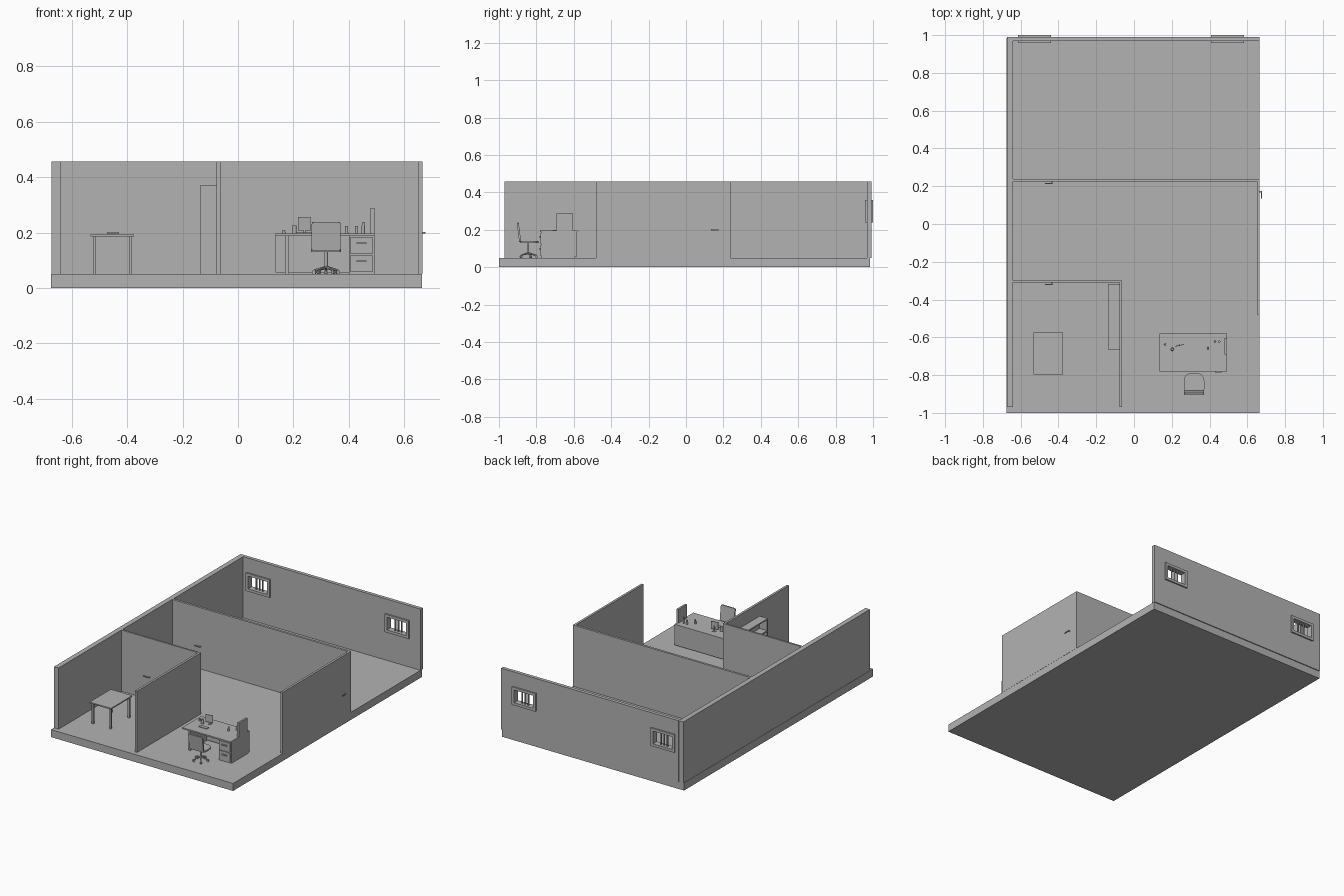
import bpy, bmesh, math
from mathutils import Matrix, Vector

cube = bpy.data.objects.get("Cube")
if cube:
    bpy.data.objects.remove(cube, do_unlink=True)

GREY = (0.45, 0.45, 0.45, 1)
grey = bpy.data.materials.new("plain grey")
grey.use_nodes = True
grey.diffuse_color = GREY
grey.node_tree.nodes["Principled BSDF"].inputs["Base Color"].default_value = GREY

FLOOR, TOP = 0.05, 0.457


def finish(name, bm):
    bmesh.ops.recalc_face_normals(bm, faces=bm.faces[:])
    mesh = bpy.data.meshes.new(name)
    bm.to_mesh(mesh)
    bm.free()
    mesh.materials.append(grey)
    obj = bpy.data.objects.new(name, mesh)
    bpy.context.scene.collection.objects.link(obj)
    return obj


def add_box(bm, xs, ys, zs):
    size = Vector((xs[1] - xs[0], ys[1] - ys[0], zs[1] - zs[0]))
    mid = Vector((sum(xs), sum(ys), sum(zs))) / 2
    matrix = Matrix.Translation(mid) @ Matrix.Diagonal(size).to_4x4()
    bmesh.ops.create_cube(bm, size=1, matrix=matrix)


def boxes(name, *parts):
    bm = bmesh.new()
    for part in parts:
        add_box(bm, *part)
    return finish(name, bm)


def add_rod(bm, start, end, r_start, r_end=None, sides=12):
    start, end = Vector(start), Vector(end)
    axis = end - start
    matrix = Matrix.Translation((start + end) / 2) @ axis.to_track_quat("Z", "Y").to_matrix().to_4x4()
    bmesh.ops.create_cone(bm, cap_ends=True, segments=sides, radius1=r_start,
                          radius2=r_start if r_end is None else r_end,
                          depth=axis.length, matrix=matrix)


def rod(name, start, end, r_start, r_end=None):
    bm = bmesh.new()
    add_rod(bm, start, end, r_start, r_end)
    return finish(name, bm)


def prism(name, outline, depth, matrix):
    bm = bmesh.new()
    face = bm.faces.new([bm.verts.new((x, y, 0)) for x, y in outline])
    side = bmesh.ops.extrude_face_region(bm, geom=[face])["geom"]
    bmesh.ops.translate(bm, verts=[v for v in side if isinstance(v, bmesh.types.BMVert)],
                        vec=(0, 0, depth))
    bm.transform(matrix)
    return finish(name, bm)


def rounded(half_w, half_h, r_low, r_high, steps=5):
    """Rectangle outline with separate low and high corner radii."""
    points = []
    for quarter, (sx, sy) in enumerate(((1, 1), (-1, 1), (-1, -1), (1, -1))):
        r = r_high if sy > 0 else r_low
        for i in range(steps + 1):
            a = math.pi / 2 * (quarter + i / steps)
            points.append((sx * (half_w - r) + r * math.cos(a),
                           sy * (half_h - r) + r * math.sin(a)))
    return points


# Floor slab and walls
WALL = (FLOOR, TOP)
boxes("floor_slab", ((-0.675, 0.664), (-1, 0.985), (0, FLOOR)))
boxes("left_wall", ((-0.673, -0.64), (-0.97, 0.99), WALL))
boxes("middle_partition", ((-0.64, 0.665), (0.224, 0.239), WALL))
boxes("right_wall", ((0.65, 0.665), (-0.48, 0.224), WALL))
boxes("small_room_back_partition", ((-0.64, -0.063), (-0.31, -0.298), WALL))
boxes("small_room_side_partition", ((-0.078, -0.063), (-0.97, -0.31), WALL))

# Back wall with two window openings
BACK = (0.968, 0.991)
SILL, HEAD, RIM = 0.258, 0.342, 0.018
windows = {"right": (-0.614, -0.44), "left": (0.407, 0.582)}
edges = [-0.64]
for x0, x1 in windows.values():
    edges += [x0 + RIM, x1 - RIM]
edges.append(0.665)
piers = [((edges[i], edges[i + 1]), BACK, (SILL, HEAD)) for i in range(0, len(edges), 2)]
full = (edges[0], edges[-1])
boxes("back_wall", (full, BACK, (FLOOR, SILL)), (full, BACK, (HEAD, TOP)), *piers)

# Window frames and bars
for side, (x0, x1) in windows.items():
    deep = (0.958, 1.0)
    bars = [((x - 0.003, x + 0.003), (0.975, 0.985), (SILL, HEAD))
            for x in (x0 + (x1 - x0) * t for t in (0.37, 0.5, 0.63))]
    boxes(side + "_window",
          ((x0, x0 + RIM), deep, (SILL - RIM, HEAD + RIM)),
          ((x1 - RIM, x1), deep, (SILL - RIM, HEAD + RIM)),
          ((x0 + RIM, x1 - RIM), deep, (SILL - RIM, SILL)),
          ((x0 + RIM, x1 - RIM), deep, (HEAD, HEAD + RIM)), *bars)

# Door handles: lever on a short spindle
LEVER = (0.197, 0.203)
for room, y in (("middle", 0.224), ("small_room", -0.31)):
    boxes(room + "_door_handle", ((-0.472, -0.43), (y - 0.013, y - 0.008), LEVER),
          ((-0.437, -0.43), (y - 0.01, y), LEVER))
boxes("right_wall_door_handle", ((0.672, 0.677), (0.135, 0.175), LEVER),
      ((0.665, 0.674), (0.168, 0.175), LEVER))

# Open bookcase against the small room side partition
CASE_X, CASE_Y = (-0.137, -0.078), (-0.664, -0.318)
T = 0.008
levels = [FLOOR + i * (0.37 - FLOOR - T) / 4 for i in range(5)]
boxes("bookcase", ((-0.082, -0.078), CASE_Y, (FLOOR, 0.37)),
      *[(CASE_X, (y, y + T), (FLOOR, 0.37)) for y in (CASE_Y[0], CASE_Y[1] - T)],
      *[(CASE_X, (CASE_Y[0] + T, CASE_Y[1] - T), (z, z + T)) for z in levels])

# Small table
boxes("table_top", ((-0.532, -0.375), (-0.798, -0.575), (0.186, 0.194)))
boxes("table_legs", *[((x, x + 0.012), (y, y + 0.012), (FLOOR, 0.186))
                      for x in (-0.524, -0.394) for y in (-0.789, -0.596)])

# Desk with modesty panel, side panel and drawer pedestal
DESK_X = (0.135, 0.492)
boxes("desk_top", (DESK_X, (-0.78, -0.58), (0.187, 0.196)))
boxes("desk_back_panel", (DESK_X, (-0.594, -0.584), (0.056, 0.187)))
boxes("desk_side_panel", ((0.17, 0.184), (-0.765, -0.594), (FLOOR, 0.187)))
boxes("desk_pedestal", ((0.4, 0.492), (-0.772, -0.594), (FLOOR, 0.187)))
for i, z in enumerate((0.06, 0.125)):
    boxes("drawer_%d" % (i + 1), ((0.405, 0.487), (-0.778, -0.772), (z, z + 0.058)))
    boxes("drawer_handle_%d" % (i + 1), ((0.428, 0.464), (-0.786, -0.778), (z + 0.034, z + 0.04)))

# Things on the desk
DESK = 0.196
boxes("desk_file_rack", ((0.479, 0.492), (-0.692, -0.604), (DESK, 0.288)))
screen = boxes("monitor_screen", ((-0.024, 0.024), (-0.002, 0.002), (0.012, 0.06)))
screen.location, screen.rotation_euler.z = (0.24, -0.643, DESK), math.radians(12)
rod("monitor_stand", (0.24, -0.64, DESK), (0.24, -0.64, DESK + 0.03), 0.004)
rod("monitor_foot", (0.24, -0.64, DESK), (0.24, -0.64, DESK + 0.003), 0.014)
boxes("keyboard", ((0.21, 0.27), (-0.715, -0.692), (DESK, DESK + 0.004)))
for name, x, y, r, h in (("mug", 0.203, -0.663, 0.009, 0.03),
                         ("ink_pot", 0.165, -0.638, 0.006, 0.014),
                         ("pen_cup", 0.392, -0.658, 0.006, 0.028),
                         ("short_bottle", 0.428, -0.622, 0.006, 0.028),
                         ("tall_bottle", 0.452, -0.622, 0.006, 0.043)):
    rod(name, (x, y, DESK), (x, y, DESK + h), r, r * 0.85)

# Swivel chair: seat, tilted backrest, column and five-legged base
CX, CY = 0.318, -0.845
prism("chair_seat", rounded(0.054, 0.048, 0.012, 0.04), 0.01,
      Matrix.Translation((CX, CY + 0.008, 0.13)))
tilt = Matrix.Rotation(math.radians(97), 4, "X")
prism("chair_backrest", rounded(0.052, 0.052, 0.008, 0.008), 0.01,
      Matrix.Translation((CX, -0.888, 0.187)) @ tilt)
rod("chair_column", (CX, CY, 0.068), (CX, CY, 0.13), 0.006)
base, casters = bmesh.new(), bmesh.new()
for i in range(5):
    a = math.tau * i / 5 + math.pi / 2
    out = Vector((math.cos(a), math.sin(a), 0))
    across = Vector((-out.y, out.x, 0)) * 0.005
    tip = Vector((CX, CY, 0.064)) + out * 0.045
    add_rod(base, (CX, CY, 0.075), tip, 0.006, 0.003, 6)
    wheel = tip - Vector((0, 0, 0.007))
    add_rod(casters, wheel - across, wheel + across, 0.007, None, 10)
finish("chair_base", base)
finish("chair_casters", casters)
